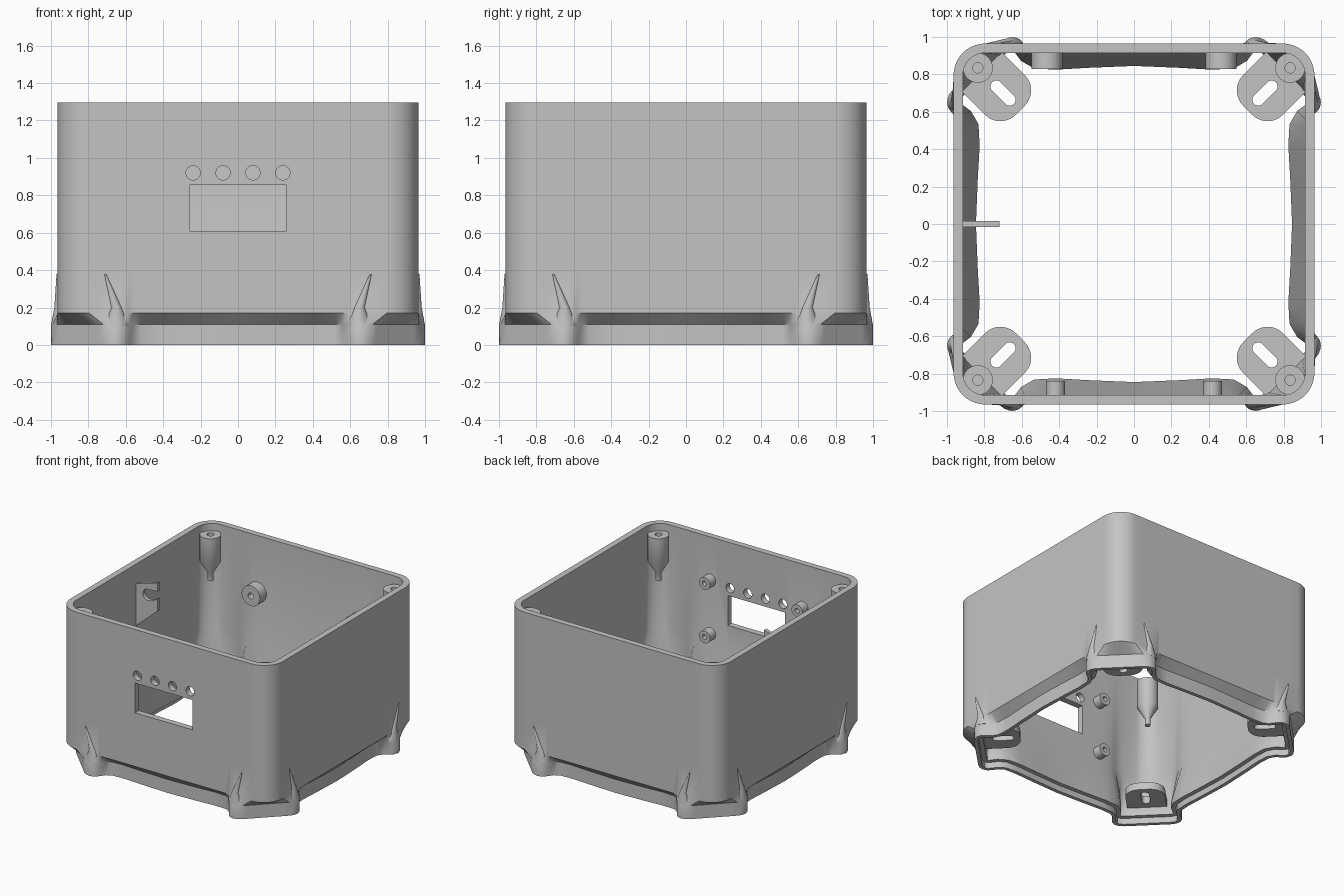
import bpy, bmesh, math
from mathutils import Matrix, Vector

cube = bpy.data.objects.get("Cube")
if cube:
    bpy.data.objects.remove(cube, do_unlink=True)

grey = bpy.data.materials.new("plain grey")
grey.use_nodes = True
COLOR = (0.55, 0.55, 0.55, 1)
grey.diffuse_color = COLOR
grey.node_tree.nodes["Principled BSDF"].inputs["Base Color"].default_value = COLOR


def activate(obj):
    bpy.ops.object.select_all(action='DESELECT')
    obj.select_set(True)
    bpy.context.view_layer.objects.active = obj


def finish(obj):
    if not obj.data.materials:
        obj.data.materials.append(grey)
    activate(obj)
    bpy.ops.object.shade_smooth_by_angle(angle=math.radians(35))


def add_object(name, data, matrix=None):
    obj = bpy.data.objects.new(name, data)
    bpy.context.collection.objects.link(obj)
    if matrix:
        obj.matrix_world = matrix
    return obj


def loft(name, rings, wrap=False, matrix=None):
    """Skin equal-length rings of points; wrap joins last ring to first."""
    bm = bmesh.new()
    loops = [[bm.verts.new(p) for p in ring] for ring in rings]
    pairs = list(zip(loops, loops[1:]))
    if wrap:
        pairs.append((loops[-1], loops[0]))
    else:
        bm.faces.new(loops[0])
        bm.faces.new(loops[-1])
    n = len(loops[0])
    for a, b in pairs:
        for i in range(n):
            j = (i + 1) % n
            bm.faces.new((a[i], a[j], b[j], b[i]))
    bmesh.ops.recalc_face_normals(bm, faces=bm.faces)
    mesh = bpy.data.meshes.new(name)
    bm.to_mesh(mesh)
    bm.free()
    return add_object(name, mesh, matrix)


def circle(r, z, n=32, cx=0, cy=0):
    return [(cx + r * math.cos(math.tau * i / n), cy + r * math.sin(math.tau * i / n), z)
            for i in range(n)]


def arc(cx, cy, r, a0, a1, n=10):
    angles = [math.radians(a0 + (a1 - a0) * i / n) for i in range(n + 1)]
    return [(cx + r * math.cos(a), cy + r * math.sin(a)) for a in angles]


def plate(name, outlines, half, matrix):
    """Flat plate with holes: first outline is the edge, the rest are holes."""
    curve = bpy.data.curves.new(name, 'CURVE')
    curve.dimensions = '2D'
    curve.fill_mode = 'BOTH'
    curve.extrude = half
    for pts in outlines:
        s = curve.splines.new('POLY')
        s.points.add(len(pts) - 1)
        for p, (x, y) in zip(s.points, pts):
            p.co = (x, y, 0, 1)
        s.use_cyclic_u = True
    obj = add_object(name, curve, matrix)
    activate(obj)
    bpy.ops.object.convert(target='MESH')
    finish(bpy.context.view_layer.objects.active)


# Outlines of the shell: each side plus a corner, repeated four times
HALF = [(0, .91), (.25, .9), (.42, .89), (.52, .895), (.56, .92), (.585, .955),
        (.61, .985), (.65, 1.0), (.69, .99)]
SIDE = [(-t, d) for t, d in reversed(HALF[1:])] + HALF
CORNER, STEPS = .795, 10


def around(quarter):
    return [Matrix.Rotation(-math.pi / 2 * k, 2) @ Vector(p) for k in range(4) for p in quarter]


def wall_ring(d, z):
    quarter = [(t, d) for t, _ in SIDE] + arc(CORNER, CORNER, d - CORNER, 90, 0, STEPS)
    return [(p.x, p.y, z) for p in around(quarter)]


def foot_ring(inset, z):
    a, b = Vector((.72, .968)), Vector((.968, .72))
    pts = around(SIDE + [a.lerp(b, i / STEPS) for i in range(STEPS + 1)])
    out = []
    for i, p in enumerate(pts):
        tangent = (pts[(i + 1) % len(pts)] - pts[i - 1]).normalized()
        q = p + Vector((tangent.y, -tangent.x)) * inset
        out.append((q.x, q.y, z))
    return out


TOP, OUT, IN = 1.295, .965, .915
shell = loft("shell", [
    wall_ring(OUT, TOP), wall_ring(OUT, .42), wall_ring(OUT, .17),
    foot_ring(0, .11), foot_ring(0, 0), foot_ring(.03, 0), foot_ring(.03, .05),
    foot_ring(.065, .05), foot_ring(.065, .11), wall_ring(IN, .42), wall_ring(IN, TOP)], wrap=True)
shell.data.materials.append(grey)

# Display window and four button holes cut through the front wall
FRONT = Matrix.Translation((0, -.94, 0)) @ Matrix.Rotation(math.pi / 2, 4, 'X')
window = [(-.26, .61), (.26, .61), (.26, .855), (-.26, .855)]
cutters = [loft("window_cutter", [[(x, y, z) for x, y in window] for z in (-.06, .06)], matrix=FRONT)]
for x in (-.24, -.08, .08, .24):
    cutters.append(loft("button_cutter", [circle(.038, z, 32, x, .92) for z in (-.06, .06)],
                        matrix=FRONT))
for cutter in cutters:
    cutter.hide_render = True
    mod = shell.modifiers.new("cut", 'BOOLEAN')
    mod.operation = 'DIFFERENCE'
    mod.solver = 'EXACT'
    mod.object = cutter
    activate(shell)
    bpy.ops.object.modifier_apply(modifier=mod.name)
    bpy.data.objects.remove(cutter, do_unlink=True)
finish(shell)

# Pointed fairings above the eight foot bumps
for k in range(4):
    turn = Matrix.Rotation(math.pi / 2 * k, 4, 'Z')
    for side in (-1, 1):
        rings = [circle(.068, .1, 24, .65 * side, .931), circle(.068, .12, 24, .65 * side, .929),
                 circle(.03, .2, 24, .65 * side, .952), circle(.004, .38, 24, .71 * side, .966)]
        rings = [[(x, max(y, .945), z) for x, y, z in r] for r in rings]
        finish(loft("foot_fairing", rings, matrix=turn))

# Corner screw posts with tapered ends, and slotted mounting tabs
for k in range(4):
    angle = math.pi / 4 + math.pi / 2 * k
    turn = Matrix.Rotation(angle, 4, 'Z')
    post = [(.027, 1.08), (.027, 1.235), (.08, 1.235), (.08, 1.02), (.022, .92), (.022, .86)]
    finish(loft("screw_post", [circle(r, z) for r, z in post],
                matrix=turn @ Matrix.Translation((.835 * math.sqrt(2), 0, 0))))
    w, r, start = .15, .115, .86
    edge = [(1.15, -w), (1.15, w)] + arc(start + r, w - r, r, 90, 180) \
        + arc(start + r, r - w, r, 180, 270)
    slot = arc(.94, 0, .032, 90, 270) + arc(1.04, 0, .032, -90, 90)
    plate("mounting_tab", [edge, slot], .03, turn @ Matrix.Translation((0, 0, .15)))


# Hollow standoffs on the front and back inner walls
def standoff(name, x, z, r, hole, length, facing):
    rings = [circle(hole, .01), circle(hole, length), circle(r, length), circle(r, -.01)]
    finish(loft(name, rings, matrix=Matrix.Translation((x, -facing * IN, z))
                @ Matrix.Rotation(-facing * math.pi / 2, 4, 'X')))


for x in (-.42, .42):
    for z in (.5, .94):
        standoff("front_standoff", x, z, .05, .02, .075, 1)
for x in (-.465, .465):
    standoff("back_standoff", x, .83, .083, .025, .085, -1)

# Cable hook on the side wall
hook = [(-.925, .78), (-.72, .96), (-.72, 1.06), (-.77, 1.03)] \
    + arc(-.81, 1.07, .045, 270, 90) + [(-.72, 1.12), (-.72, 1.19), (-.925, 1.13)]
plate("cable_hook", [hook], .015, Matrix.Rotation(math.pi / 2, 4, 'X'))
